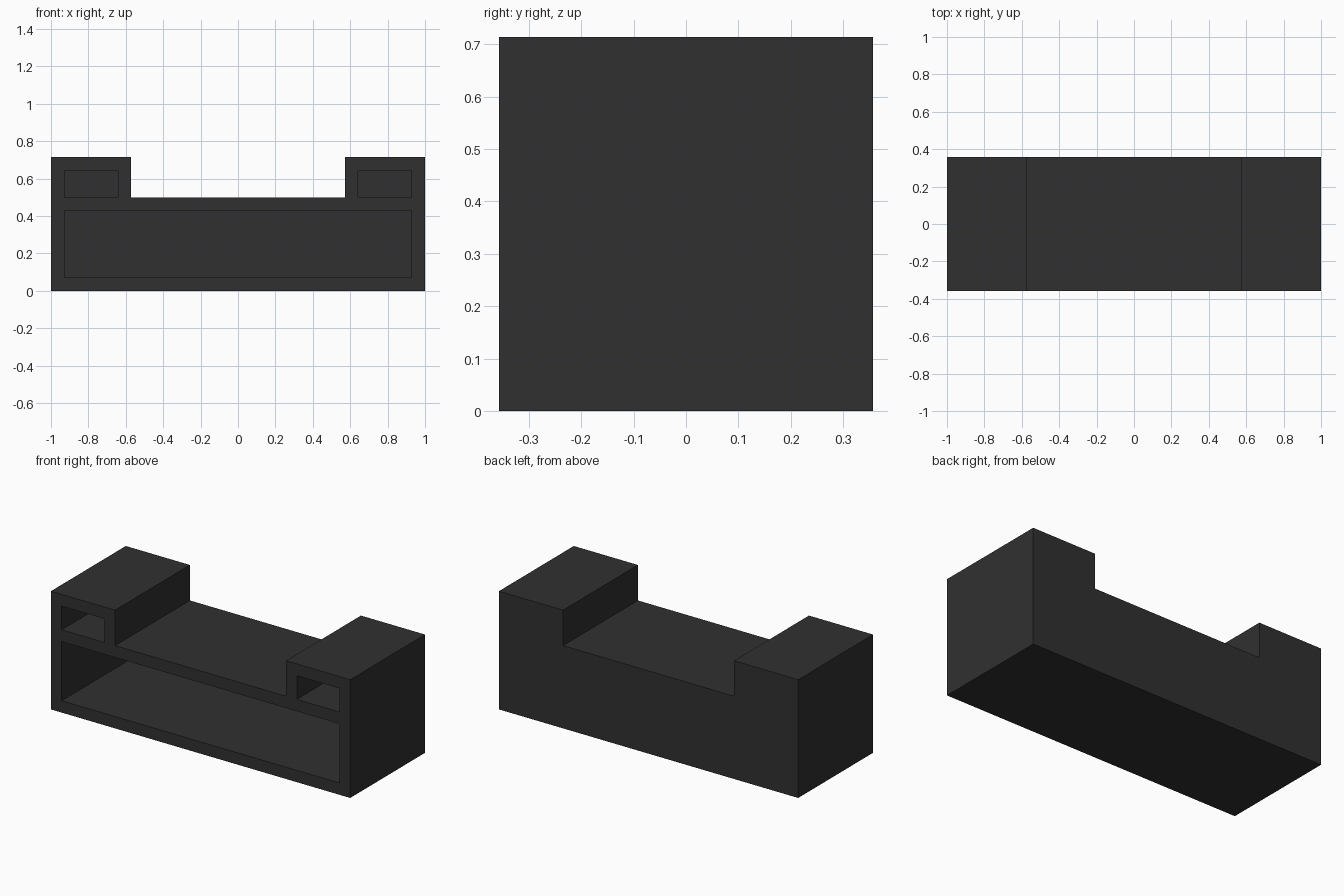
import bpy
import bmesh

if "Cube" in bpy.data.objects:
    bpy.data.objects.remove(bpy.data.objects["Cube"], do_unlink=True)

U = 1 / 14            # wall thickness, the module of the whole piece
DEPTH = 10 * U
FRONT = -DEPTH / 2

charcoal = bpy.data.materials.new("charcoal")
charcoal.use_nodes = True
color = (0.03, 0.03, 0.03, 1)
charcoal.diffuse_color = color
charcoal.node_tree.nodes["Principled BSDF"].inputs["Base Color"].default_value = color


def extruded(name, outline, y0, y1):
    """Extrude an x-z outline (in modules) from y0 to y1."""
    bm = bmesh.new()
    face = bm.faces.new([bm.verts.new((x * U, y0, z * U)) for x, z in outline])
    ext = bmesh.ops.extrude_face_region(bm, geom=[face])
    verts = [v for v in ext["geom"] if isinstance(v, bmesh.types.BMVert)]
    bmesh.ops.translate(bm, verts=verts, vec=(0, y1 - y0, 0))
    bmesh.ops.recalc_face_normals(bm, faces=bm.faces)
    mesh = bpy.data.meshes.new(name)
    bm.to_mesh(mesh)
    bm.free()
    mesh.materials.append(charcoal)
    obj = bpy.data.objects.new(name, mesh)
    bpy.context.collection.objects.link(obj)
    return obj


def box_outline(x0, x1, z0, z1):
    return [(x0, z0), (x1, z0), (x1, z1), (x0, z1)]


# Cabinet body: low middle with a raised block at each end
half = [(14, 0), (14, 10), (8, 10), (8, 7)]
outline = half + [(-x, z) for x, z in reversed(half)]
cabinet = extruded("cabinet", outline, FRONT, -FRONT)

# Open compartments: one wide shelf and a cubby in each raised block
openings = {
    "shelf_cutter": (-13, 13, 1, 6),
    "left_cubby_cutter": (9, 13, 7, 9),
    "right_cubby_cutter": (-13, -9, 7, 9),
}
bpy.context.view_layer.objects.active = cabinet
for name, size in openings.items():
    cutter = extruded(name, box_outline(*size), FRONT - U, -FRONT - U)
    cutter.hide_render = True
    cut = cabinet.modifiers.new(name, "BOOLEAN")
    cut.operation = "DIFFERENCE"
    cut.solver = "EXACT"
    cut.object = cutter
    bpy.ops.object.modifier_apply(modifier=cut.name)
    bpy.data.objects.remove(cutter, do_unlink=True)
